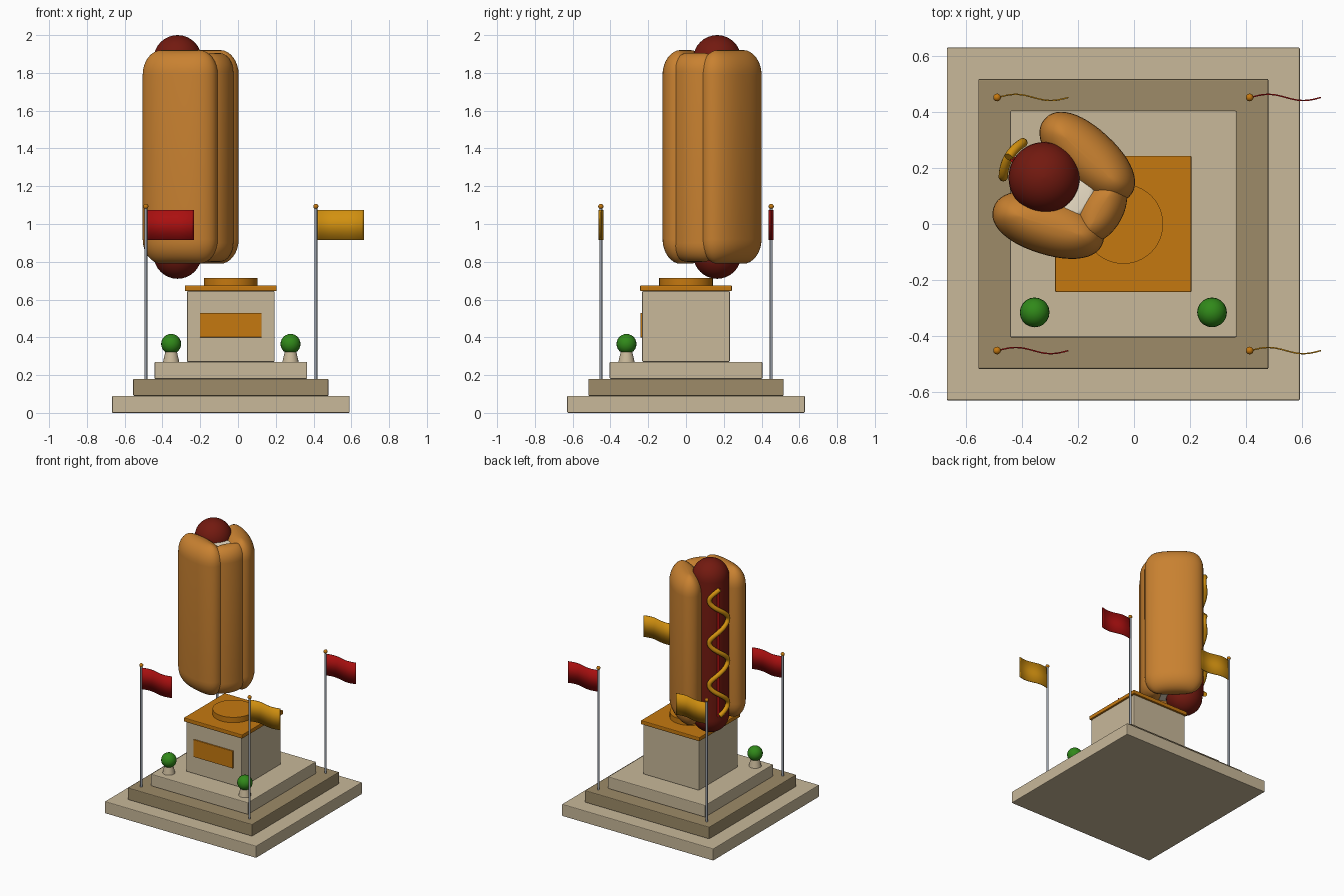
import bpy, bmesh
from math import sin, cos, pi, radians
from mathutils import Matrix, Vector

if "Cube" in bpy.data.objects:
    bpy.data.objects.remove(bpy.data.objects["Cube"])

CX = -0.038                                   # plinth centre in x
SAUSAGE = Vector((-0.32, 0.165, 0))
OPEN = radians(150)                           # direction the bun opens to


def mat(name, rgb):
    m = bpy.data.materials.new(name)
    m.diffuse_color = (*rgb, 1)
    m.use_nodes = True
    m.node_tree.nodes["Principled BSDF"].inputs["Base Color"].default_value = m.diffuse_color
    return m


STONE = mat("pale_stone", (0.58, 0.48, 0.32))
DARK = mat("dark_stone", (0.34, 0.26, 0.14))
BRONZE = mat("orange_trim", (0.56, 0.19, 0.005))
BUN = mat("bun_crust", (0.58, 0.22, 0.03))
CRUMB = mat("bun_crumb", (0.85, 0.75, 0.58))
MEAT = mat("sausage_skin", (0.17, 0.01, 0.005))
MUSTARD = mat("mustard", (0.66, 0.29, 0.005))
RED = mat("red", (0.4, 0.005, 0.005))
YELLOW = mat("yellow", (0.64, 0.28, 0.005))
GREEN = mat("leaf", (0.03, 0.25, 0.01))
STEEL = mat("steel", (0.32, 0.35, 0.4))


def finish(name, bm, m, smooth=True):
    bmesh.ops.recalc_face_normals(bm, faces=bm.faces[:])
    me = bpy.data.meshes.new(name)
    bm.to_mesh(me)
    bm.free()
    ob = bpy.data.objects.new(name, me)
    bpy.context.collection.objects.link(ob)
    me.materials.append(m)
    if smooth:
        bpy.ops.object.select_all(action='DESELECT')
        bpy.context.view_layer.objects.active = ob
        ob.select_set(True)
        bpy.ops.object.shade_smooth_by_angle(angle=radians(40))
    return ob


def box(name, lo, hi, m, bevel=0.005):
    lo, hi = Vector(lo), Vector(hi)
    bm = bmesh.new()
    bmesh.ops.create_cube(bm, size=1, matrix=Matrix.Translation((lo + hi) / 2)
                          @ Matrix.Diagonal((*(hi - lo), 1)))
    ob = finish(name, bm, m, False)
    b = ob.modifiers.new("bevel", 'BEVEL')
    b.width, b.segments = bevel, 2
    return ob


def cone(name, x, y, z0, z1, r0, r1, m, seg=32):
    bm = bmesh.new()
    bmesh.ops.create_cone(bm, cap_ends=True, segments=seg, radius1=r0, radius2=r1,
                          depth=z1 - z0, matrix=Matrix.Translation((x, y, (z0 + z1) / 2)))
    return finish(name, bm, m)


def ball(name, x, y, z, r, m, seg=20):
    bm = bmesh.new()
    bmesh.ops.create_uvsphere(bm, u_segments=seg, v_segments=seg // 2 + 2, radius=r,
                              matrix=Matrix.Translation((x, y, z)))
    return finish(name, bm, m)


def signed_pow(t, e):
    return abs(t) ** e * (1 if t > 0 else -1)


def pillar(name, u, v, a, b, tilt, z0, z1, r, h, m, power=2.0, n=48):
    """Upright oval column with rounded ends; u, v lie in the hot dog's own frame."""
    bm = bmesh.new()
    rings = []
    steps = [i / 8 * pi / 2 for i in range(9)]
    levels = [(z0 + h * (1 - sin(t)), r * (1 - cos(t))) for t in reversed(steps)]
    levels += [(z1 - h * (1 - sin(t)), r * (1 - cos(t))) for t in steps]
    for z, inset in levels:
        ring = []
        for i in range(n):
            ang = 2 * pi * i / n
            p = Vector((signed_pow(cos(ang), 2 / power) * max(a - inset, 0.002),
                        signed_pow(sin(ang), 2 / power) * max(b - inset, 0.002), z))
            p = Matrix.Rotation(tilt, 3, 'Z') @ p + Vector((u, v, 0))
            ring.append(bm.verts.new(Matrix.Rotation(OPEN, 3, 'Z') @ p + SAUSAGE))
        rings.append(ring)
    for lo, hi in zip(rings, rings[1:]):
        for i in range(n):
            j = (i + 1) % n
            bm.faces.new((lo[i], lo[j], hi[j], hi[i]))
    bm.faces.new(rings[0])
    bm.faces.new(rings[-1])
    return finish(name, bm, m)


def tube(name, pts, r, m):
    cu = bpy.data.curves.new(name, 'CURVE')
    cu.dimensions = '3D'
    cu.bevel_depth, cu.bevel_resolution, cu.use_fill_caps = r, 3, True
    sp = cu.splines.new('POLY')
    sp.points.add(len(pts) - 1)
    for p, q in zip(sp.points, pts):
        p.co = (*q, 1)
    sp.use_smooth = True
    ob = bpy.data.objects.new(name, cu)
    bpy.context.collection.objects.link(ob)
    cu.materials.append(m)


# Stepped base, pedestal, cap and plaque
for name, h, z0, z1, m in (("base_slab", 0.629, 0, 0.09, STONE),
                           ("middle_step", 0.517, 0.09, 0.18, DARK),
                           ("upper_step", 0.404, 0.18, 0.27, STONE),
                           ("pedestal", 0.232, 0.27, 0.645, STONE),
                           ("pedestal_cap", 0.243, 0.645, 0.675, BRONZE)):
    box(name, (CX - h, -h, z0), (CX + h, h, z1), m)
cone("turntable_disc", CX, 0, 0.675, 0.715, 0.142, 0.142, BRONZE, 48)
box("plaque", (CX - 0.163, -0.241, 0.4), (CX + 0.163, -0.225, 0.53), BRONZE, 0.002)

# Potted bushes
for side, x in (("left", CX - 0.316), ("right", CX + 0.316)):
    cone("pot_" + side, x, -0.315, 0.27, 0.335, 0.043, 0.028, STONE, 20)
    ball("bush_" + side, x, -0.315, 0.365, 0.053, GREEN)

# Flagpoles with waving flags
for sx in (-1, 1):
    for sy in (-1, 1):
        tag = ("left" if sx < 0 else "right") + ("_front" if sy < 0 else "_back")
        x, y = CX + sx * 0.45, sy * 0.451
        cone("flagpole_" + tag, x, y, 0.18, 1.09, 0.008, 0.008, STEEL, 12)
        ball("finial_" + tag, x, y, 1.093, 0.014, BRONZE, 14)
        bm = bmesh.new()
        cols = [[bm.verts.new((x + 0.004 + 0.25 * t / 20, y + 0.011 * sin(2 * pi * t / 20), z))
                 for z in (0.915, 1.075)] for t in range(21)]
        for p, q in zip(cols, cols[1:]):
            bm.faces.new((p[0], q[0], q[1], p[1]))
        flag = finish("flag_" + tag, bm, RED if sx == sy else YELLOW)
        s = flag.modifiers.new("thickness", 'SOLIDIFY')
        s.thickness, s.offset = 0.005, 0

# Hot dog: sausage, two bun halves, hinge and crumb
pillar("sausage", 0, 0, 0.127, 0.127, 0, 0.71, 2.0, 0.127, 0.127, MEAT)
for side, s in (("right", 1), ("left", -1)):
    pillar("bun_half_" + side, -0.097, s * 0.139, 0.205, 0.105, s * radians(12.7),
           0.79, 1.92, 0.1, 0.13, BUN, 2.2)
pillar("bun_hinge", -0.23, 0, 0.082, 0.13, 0, 0.80, 1.905, 0.078, 0.1, BUN)
pillar("bun_crumb", -0.14, 0, 0.06, 0.09, 0, 0.83, 1.88, 0.03, 0.03, CRUMB)


# Sauces follow the exposed side of the sausage
def on_sausage(angle, r, z):
    return SAUSAGE + Vector((r * cos(OPEN + angle), r * sin(OPEN + angle), z))


N = 120
tube("mustard_zigzag", [on_sausage(-0.5 * sin(6 * pi * i / N), 0.146, 1.83 - 0.95 * i / N)
                        for i in range(N + 1)], 0.017, MUSTARD)
tube("ketchup_line", [on_sausage(0, 0.125, z) for z in (0.87, 1.35, 1.83)], 0.012, RED)
